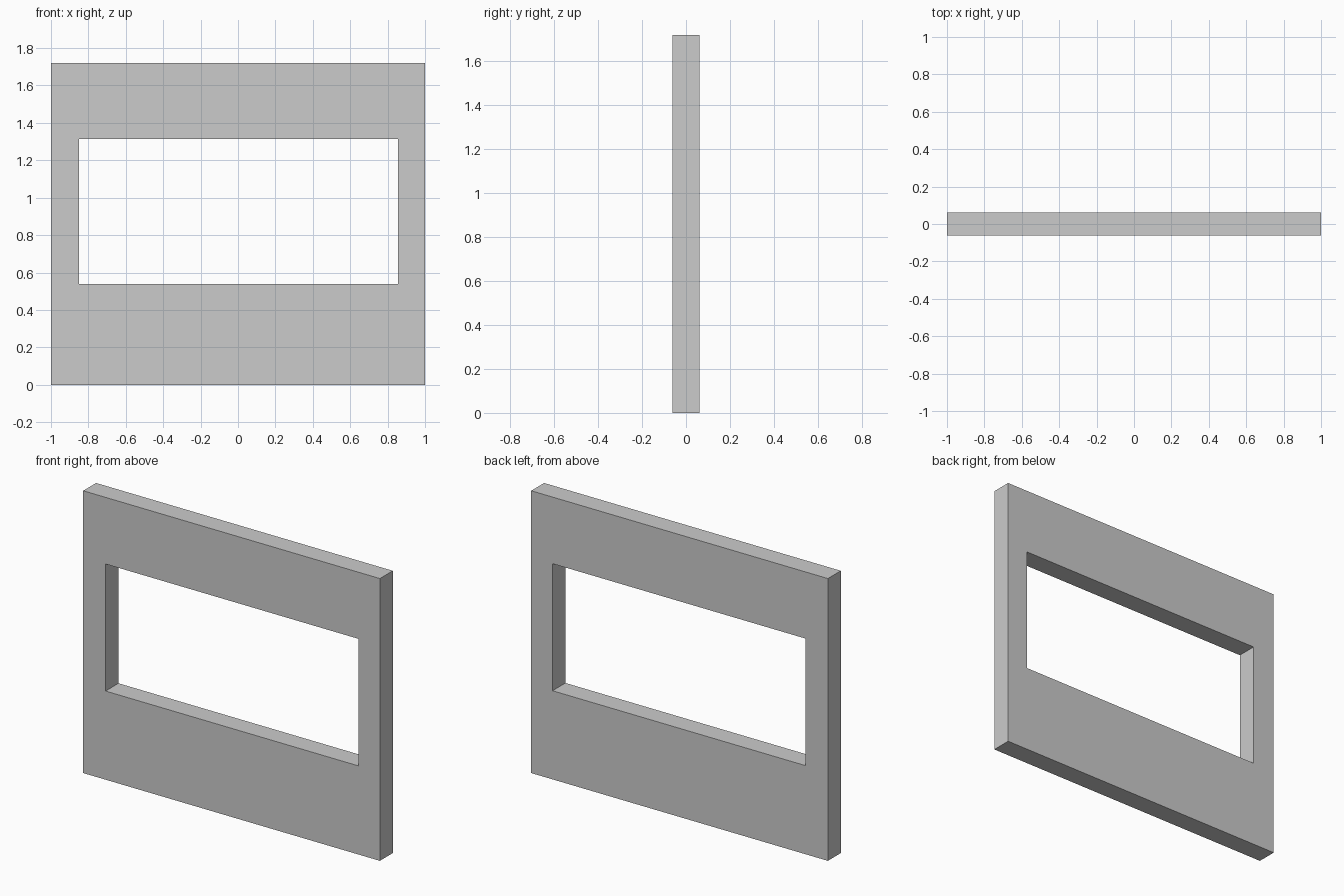
import bpy, bmesh

if "Cube" in bpy.data.objects:
    bpy.data.objects.remove(bpy.data.objects["Cube"])

HALF_DEPTH = 0.062


def rect(bm, x0, x1, z0, z1):
    """Corner vertices of a rectangle on the front plane."""
    return [bm.verts.new((x, -HALF_DEPTH, z))
            for x, z in ((x0, z0), (x1, z0), (x1, z1), (x0, z1))]


# Wall panel: mitred front face around the window opening, extruded to the back
bm = bmesh.new()
outer = rect(bm, -1.0, 1.0, 0.0, 1.72)
inner = rect(bm, -0.849, 0.856, 0.54, 1.314)
for i in range(4):
    j = (i + 1) % 4
    bm.faces.new((outer[i], outer[j], inner[j], inner[i]))

ext = bmesh.ops.extrude_face_region(bm, geom=bm.faces[:], use_keep_orig=True)
back = [v for v in ext["geom"] if isinstance(v, bmesh.types.BMVert)]
bmesh.ops.translate(bm, verts=back, vec=(0, 2 * HALF_DEPTH, 0))
bmesh.ops.recalc_face_normals(bm, faces=bm.faces[:])

mesh = bpy.data.meshes.new("window_wall")
bm.to_mesh(mesh)
bm.free()
wall = bpy.data.objects.new("window_wall", mesh)
bpy.context.collection.objects.link(wall)
